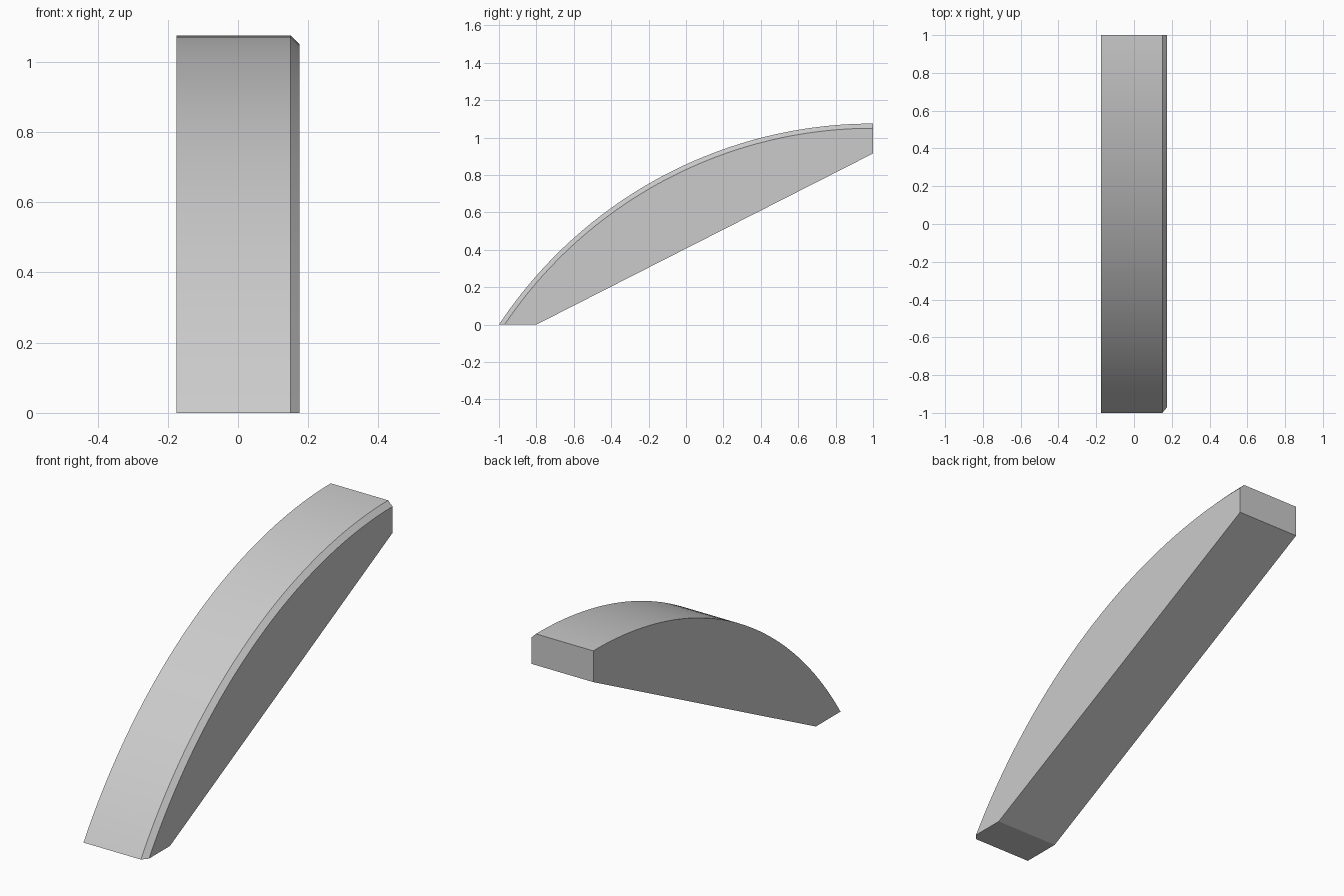
import bpy, bmesh, math

if "Cube" in bpy.data.objects:
    bpy.data.objects.remove(bpy.data.objects["Cube"], do_unlink=True)

HALF, BEVEL = 0.175, 0.025
RADIUS, TOP = 2.398, 1.075
CENTRE_Z = TOP - RADIUS
SEGMENTS = 48

# Plain grey finish
grey = bpy.data.materials.new("grey")
grey.use_nodes = True
colour = (0.6, 0.6, 0.6, 1)
grey.diffuse_color = colour
grey.node_tree.nodes["Principled BSDF"].inputs["Base Color"].default_value = colour


def section(bm, x, radius):
    """Side outline: circular back, flat foot, sloping underside, upright end."""
    sweep = math.acos(-CENTRE_Z / radius)
    points = []
    for i in range(SEGMENTS + 1):
        a = sweep * (1 - i / SEGMENTS)
        points.append((1 - radius * math.sin(a), CENTRE_Z + radius * math.cos(a)))
    points += [(1, 0.915), (-0.8, 0)]
    return [bm.verts.new((x, y, z)) for y, z in points]


# Arched block, with the curved edge chamfered on its left side
bm = bmesh.new()
rings = [section(bm, -HALF, RADIUS),
         section(bm, HALF - BEVEL, RADIUS),
         section(bm, HALF, RADIUS - BEVEL)]
for a, b in zip(rings, rings[1:]):
    for i in range(len(a)):
        j = (i + 1) % len(a)
        bm.faces.new((a[i], a[j], b[j], b[i]))
bm.faces.new(rings[0])
bm.faces.new(rings[-1])
bmesh.ops.recalc_face_normals(bm, faces=bm.faces)

mesh = bpy.data.meshes.new("arched_block")
bm.to_mesh(mesh)
bm.free()
mesh.materials.append(grey)
block = bpy.data.objects.new("arched_block", mesh)
bpy.context.collection.objects.link(block)

# Smooth the curve, keep the corners crisp
bpy.ops.object.select_all(action='DESELECT')
block.select_set(True)
bpy.context.view_layer.objects.active = block
bpy.ops.object.shade_smooth_by_angle(angle=math.radians(25))
